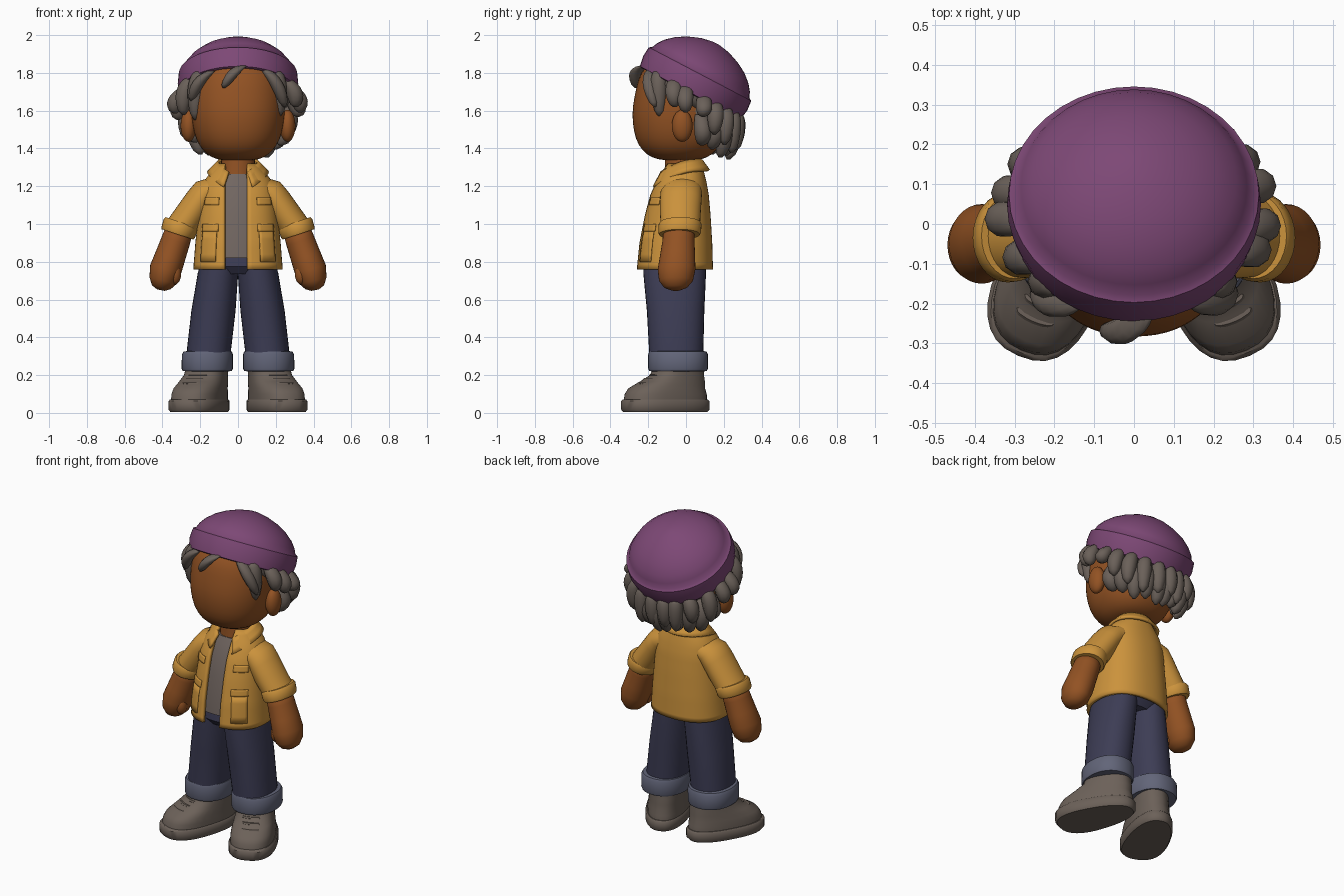
import bpy, bmesh, math, random
from mathutils import Vector, Matrix

if "Cube" in bpy.data.objects:
    bpy.data.objects.remove(bpy.data.objects["Cube"])
random.seed(4)
R = math.radians


def mat(name, rgb):
    m = bpy.data.materials.new(name)
    m.diffuse_color = (*rgb, 1)
    m.use_nodes = True
    m.node_tree.nodes["Principled BSDF"].inputs["Base Color"].default_value = m.diffuse_color
    return m


SKIN = mat("brown skin", (0.29, 0.085, 0.017))
YELLOW = mat("mustard jacket", (0.60, 0.29, 0.045))
NAVY = mat("navy denim", (0.046, 0.046, 0.090))
DENIM = mat("pale denim", (0.122, 0.130, 0.19))
PURPLE = mat("purple knit", (0.205, 0.065, 0.18))
HAIR = mat("grey brown hair", (0.145, 0.118, 0.100))
SHOE = mat("grey brown shoe", (0.15, 0.12, 0.10))
SHIRT = mat("grey shirt", (0.165, 0.132, 0.118))


def spow(v, p):
    return math.copysign(abs(v) ** (2 / p), v)


def ring(x, y, z, rx, ry, p=2, tilt=0, yaw=0, taper=0, n=32):
    """Superellipse ring, tilted about y, turned about z, narrower towards +y."""
    m = Matrix.Rotation(R(yaw), 3, 'Z') @ Matrix.Rotation(R(tilt), 3, 'Y')
    out = []
    for i in range(n):
        a = 2 * math.pi * i / n
        u, v = spow(math.cos(a), p), spow(math.sin(a), p)
        out.append(Vector((x, y, z)) + m @ Vector((rx * u * (1 - taper * v), ry * v, 0)))
    return out


def loft(bm, rings):
    vs = [[bm.verts.new(c) for c in r] for r in rings]
    n = len(vs[0])
    for a, b in zip(vs, vs[1:]):
        for i in range(n):
            bm.faces.new((a[i], a[(i + 1) % n], b[(i + 1) % n], b[i]))
    bm.faces.new(vs[0])
    bm.faces.new(vs[-1])


def grid(bm, f, nu, nv):
    vs = [[bm.verts.new(f(i / nu, j / nv)) for i in range(nu + 1)] for j in range(nv + 1)]
    for j in range(nv):
        for i in range(nu):
            bm.faces.new((vs[j][i], vs[j][i + 1], vs[j + 1][i + 1], vs[j + 1][i]))


def ball(bm, c, r):
    m = Matrix.Translation(c) @ Matrix.Diagonal((*r, 1))
    bmesh.ops.create_uvsphere(bm, u_segments=24, v_segments=14, radius=1, matrix=m)


def finish(name, bm, material, mirror=False, thick=0, offset=-1, subsurf=0, angle=45):
    if not thick:
        bmesh.ops.recalc_face_normals(bm, faces=bm.faces)
    me = bpy.data.meshes.new(name)
    bm.to_mesh(me)
    bm.free()
    me.materials.append(material)
    me.polygons.foreach_set("use_smooth", [True] * len(me.polygons))
    me.set_sharp_from_angle(angle=R(angle))
    ob = bpy.data.objects.new(name, me)
    bpy.context.collection.objects.link(ob)
    if thick:
        s = ob.modifiers.new("thickness", 'SOLIDIFY')
        s.thickness, s.offset = thick, offset
    if mirror:
        ob.modifiers.new("mirror", 'MIRROR').use_mirror_merge = False
    if subsurf:
        s = ob.modifiers.new("smooth", 'SUBSURF')
        s.levels = s.render_levels = subsurf
    return ob


def part(name, material, rows, p=2, **kw):
    bm = bmesh.new()
    loft(bm, [ring(*r[:5], p, *r[5:]) for r in rows])
    return finish(name, bm, material, **kw)


# Head, neck and ears
part("head", SKIN, [(0, -.03, 1.335, .08, .08), (0, -.035, 1.35, .14, .15), (0, -.035, 1.39, .19, .20),
     (0, -.035, 1.45, .226, .235), (0, -.035, 1.54, .246, .25), (0, -.035, 1.62, .25, .25),
     (0, -.025, 1.72, .247, .24), (0, -.015, 1.80, .23, .23), (0, .01, 1.87, .19, .19),
     (0, .03, 1.91, .12, .12)], p=2.2, subsurf=1, angle=180)
part("neck", SKIN, [(0, -.03, 1.18, .11, .09), (0, -.025, 1.26, .088, .088), (0, -.02, 1.38, .09, .09)])
bm = bmesh.new()
ball(bm, (.262, -.02, 1.52), (.042, .055, .085))
finish("ears", bm, SKIN, mirror=True)

# Beanie: tilted dome with a folded band
profile = [(.03, .27), (0, .295), (.004, .309), (.06, .319), (.115, .314), (.124, .298), (.155, .284),
           (.19, .257), (.23, .21), (.262, .152), (.287, .085), (.299, .02)]
bm = bmesh.new()
loft(bm, [ring(0, -.008, h, r, r * .975, n=40) for h, r in profile])
beanie = finish("beanie", bm, PURPLE)
# Hair mass beneath the band
bm = bmesh.new()
loft(bm, [ring(0, 0, h, r, r) for h, r in ((-.07, .21), (-.05, .25), (-.02, .28), (.04, .28))])
under = finish("hair_rim", bm, HAIR)
for ob in (beanie, under):
    ob.location = (0, .028, 1.688)
    ob.rotation_euler = (R(-27.6), 0, 0)
bm = bmesh.new()
ball(bm, (0, .075, 1.60), (.24, .185, .2))
finish("hair_back", bm, HAIR)


# Hair locks hanging from the band
def lock(bm, a, b, c, r):
    a, b, c = Vector(a), Vector(b), Vector(c)
    rows = []
    for i, k in enumerate((.7, .9, 1, 1.03, 1, .88, .65, .2)):
        t = min(1, i / 6.6)
        q = a * (1 - t) ** 2 + b * 2 * t * (1 - t) + c * t * t
        rows.append(ring(*q, r * k, r * k, n=10))
    loft(bm, rows)


bm = bmesh.new()
tips = [(48, 1.57), (66, 1.60), (84, 1.57), (103, 1.55), (121, 1.47), (139, 1.43), (156, 1.40), (172, 1.39)]
for side in (-1, 1):
    for deg, tip in tips:
        deg += random.uniform(-3, 3)
        s, c = math.sin(R(deg)), math.cos(R(deg))
        tip += random.uniform(-.025, .025)
        root = (side * .275 * s, .028 - .245 * c, 1.715 + .135 * c)
        push = .07 * s * s + random.uniform(-.015, .01)
        lock(bm, root, (side * (.275 * s + push), .028 - (.245 + push * .4) * c, root[2] - .06),
             (side * (.275 * s + push * .8), .028 - .24 * c, tip), .044)
    for deg, tip in ((104, 1.42), (122, 1.38), (140, 1.36), (157, 1.365), (174, 1.35)):  # nape row
        s, c = math.sin(R(deg)), math.cos(R(deg))
        tip += random.uniform(-.015, .015)
        lock(bm, (side * .23 * s, .03 - .2 * c, 1.58), (side * .285 * s, .04 - .235 * c, 1.48),
             (side * .235 * s, .04 - .185 * c, tip), .046)
# Forehead locks
lock(bm, (.03, -.215, 1.84), (-.02, -.29, 1.825), (-.075, -.265, 1.72), .034)
lock(bm, (-.14, -.19, 1.81), (-.22, -.22, 1.77), (-.245, -.165, 1.65), .034)
lock(bm, (.14, -.18, 1.82), (.215, -.215, 1.76), (.245, -.165, 1.62), .036)
finish("hair_locks", bm, HAIR, angle=80)

# Jacket: open shell over lofted torso
TORSO = [(.76, -.06, .237, .203), (.90, -.055, .226, .194), (1.05, -.045, .21, .175), (1.16, -.035, .20, .155),
         (1.23, -.025, .178, .132), (1.28, -.018, .14, .112), (1.32, -.01, .105, .095)]


def torso(z):
    for a, b in zip(TORSO, TORSO[1:]):
        if z <= b[0] + 1e-6:
            t = (z - a[0]) / (b[0] - a[0])
            return [a[k] + (b[k] - a[k]) * t for k in (1, 2, 3)]


def skin_point(a, z, off=0):
    cy, rx, ry = torso(z)
    return Vector(((rx + off) * spow(math.sin(a), 2.3), cy - (ry + off) * spow(math.cos(a), 2.3), z))


def jacket(u, v):
    z = .76 + .56 * v
    rx = torso(z)[1]
    a0 = math.asin((.05 / rx) ** 1.15)
    a1 = 2 * math.pi - math.asin((.07 / rx) ** 1.15)
    return skin_point(a0 + (a1 - a0) * u, z)


bm = bmesh.new()
grid(bm, jacket, 56, 20)
finish("jacket_body", bm, YELLOW, thick=.02)


def patch(bm, a0, a1, z0, z1):
    grid(bm, lambda u, v: skin_point(R(a0 + (a1 - a0) * u), z0 + (z1 - z0) * v, .002), 6, 4)


# Pockets and flaps
bm = bmesh.new()
for s in (-1, 1):
    for a0, a1, z0, z1 in ((27, 54, .80, .96), (25, 56, .96, 1.0), (26, 55, 1.10, 1.14)):
        patch(bm, *sorted((s * a0, s * a1)), z0, z1)
finish("jacket_pockets", bm, YELLOW, thick=.01, offset=0)


def collar(u, v):
    a = .5 + (2 * math.pi - 1) * u
    f = ((1 + math.cos(a)) / 2) ** 3
    zt = 1.338 - .075 * f
    rx, ry = .158 - .056 * v, .135 + .05 * f - v * (.04 + .01 * f)
    return Vector((rx * math.sin(a), -.015 - ry * math.cos(a), zt - (1 - v) * (.055 + .03 * f)))


bm = bmesh.new()
grid(bm, collar, 36, 3)
finish("jacket_collar", bm, YELLOW, thick=.016, offset=0)

# Sleeves with turned cuffs
part("sleeves", YELLOW, [(.10, -.02, 1.19, .07, .10, -55), (.17, -.025, 1.165, .078, .11, -48),
     (.205, -.028, 1.12, .08, .11, -42), (.245, -.03, 1.06, .082, .108, -32),
     (.295, -.03, .99, .085, .104, -20)], mirror=True)
part("sleeve_cuffs", YELLOW, [(.32, -.035, .945, .078, .095, -18), (.32, -.035, .945, .088, .108, -18),
     (.317, -.034, .955, .093, .113, -18), (.303, -.031, .997, .095, .114, -19),
     (.30, -.03, 1.008, .088, .107, -19)], mirror=True)

# Arms, mitten hands and thumbs
part("arms", SKIN, [(.30, -.035, 1.0, .07, .08, -20), (.33, -.04, .91, .077, .085, -20),
     (.358, -.045, .83, .081, .093, -19), (.383, -.05, .76, .085, .10, -16), (.397, -.053, .70, .074, .09, -14),
     (.406, -.055, .665, .05, .062, -12), (.409, -.055, .65, .02, .025, -12)], mirror=True, angle=180)
bm = bmesh.new()
ball(bm, (.335, -.09, .735), (.034, .036, .055))
finish("thumbs", bm, SKIN, mirror=True)

# Shirt under the jacket
bm = bmesh.new()
loft(bm, [ring(0, torso(z)[0], z, torso(z)[1] - .03, torso(z)[2] - .022, 2.3)
          for z in (.82, .9, 1.05, 1.16, 1.23, 1.265)])
finish("shirt", bm, SHIRT)

# Jeans: hips, legs and turned cuffs
part("hips", NAVY, [(0, -.06, .735, .17, .135), (0, -.06, .775, .20, .168), (0, -.06, .85, .195, .16)], p=2.3)
part("legs", NAVY, [(.155, -.052, .25, .115, .14), (.153, -.052, .34, .117, .144), (.13, -.055, .54, .117, .152),
     (.106, -.06, .74, .107, .166), (.10, -.06, .79, .10, .165)], p=2.2, mirror=True)
part("jeans_cuffs", DENIM, [(.163, -.042, .22, .115, .14), (.163, -.042, .222, .13, .153),
     (.163, -.042, .235, .136, .158), (.162, -.042, .31, .135, .158), (.16, -.043, .325, .128, .152),
     (.158, -.045, .327, .112, .138)], p=2.2, mirror=True)

# Shoes turned outwards: sole, upper and laces
YAW = dict(p=2.4)
shoe = lambda x, y, z, w, l: (x, y, z, w, l, 0, 23, .17)
part("shoe_soles", SHOE, [shoe(.195, -.107, z, w, l) for z, w, l in
     ((.005, .122, .233), (.018, .131, .244), (.062, .131, .244), (.072, .123, .234))], mirror=True, **YAW)
part("shoe_uppers", SHOE, [shoe(*r) for r in
     ((.193, -.107, .065, .121, .230), (.192, -.105, .10, .121, .226), (.188, -.10, .13, .117, .211),
      (.173, -.07, .165, .111, .178), (.161, -.045, .20, .104, .145), (.155, -.035, .245, .101, .132))],
     mirror=True, **YAW)
bm = bmesh.new()
for x, y, z in ((.248, -.232, .152), (.228, -.198, .175), (.211, -.167, .197)):
    loft(bm, [ring(x, y, z + d, w, h, 2, 0, 23, n=16)
              for d, w, h in ((-.004, .05, .014), (.003, .056, .02), (.01, .05, .014))])
finish("shoe_laces", bm, SHOE, mirror=True)
